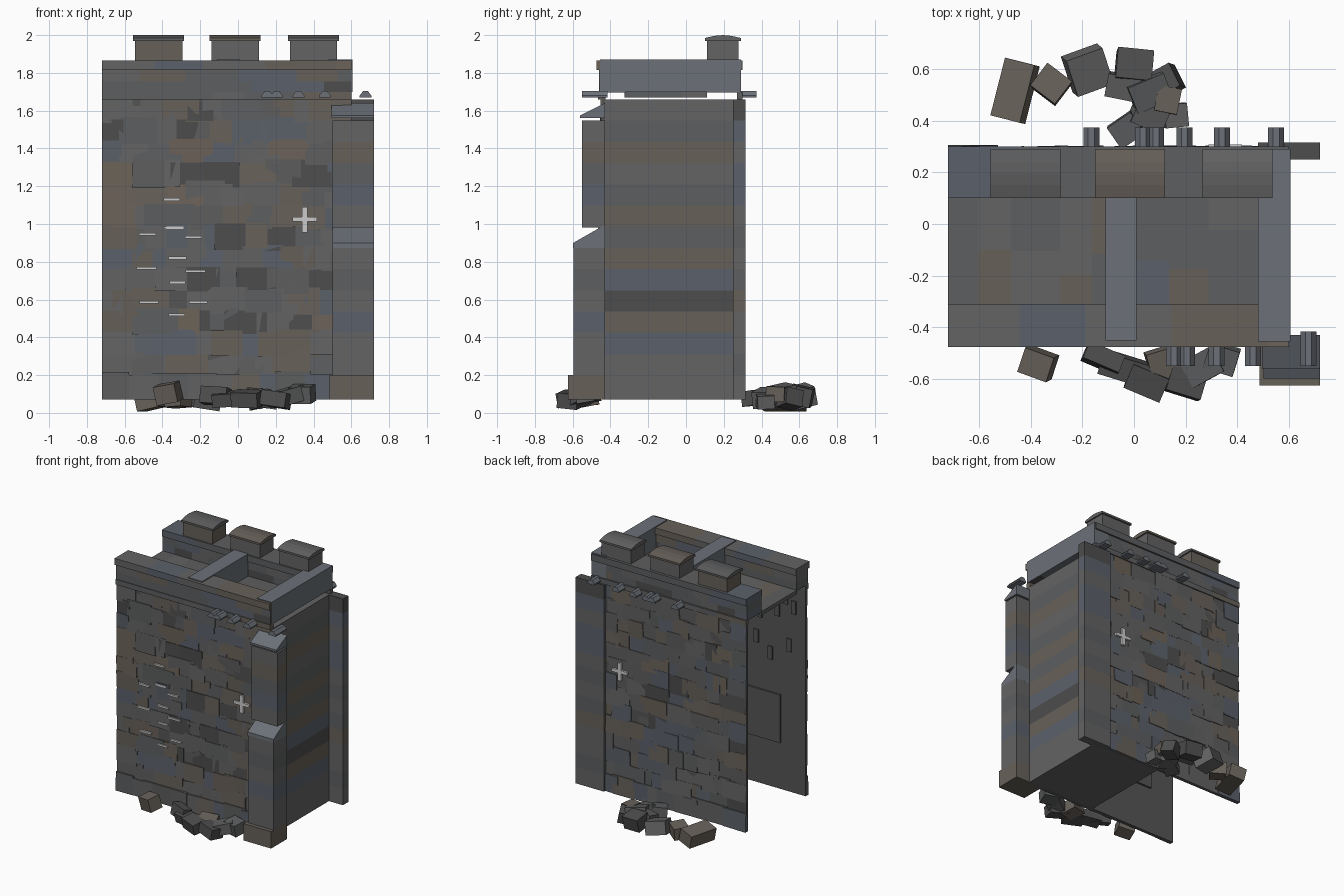
import bpy, bmesh, random
from mathutils import Matrix, Vector, Euler

if "Cube" in bpy.data.objects:
    bpy.data.objects.remove(bpy.data.objects["Cube"])

random.seed(11)
PALETTE = {
    "grey": (.125, .125, .125, 1), "blue_grey": (.105, .12, .145, 1), "brown_grey": (.135, .118, .10, 1),
    "dark": (.075, .075, .075, 1), "warm": (.15, .125, .10, 1), "mid": (.11, .112, .115, 1),
    "slate": (.15, .165, .19, 1), "pale": (.55, .55, .55, 1), "core": (.09, .09, .09, 1)}
MATS = []
for n, c in PALETTE.items():
    m = bpy.data.materials.new(n)
    m.diffuse_color = c
    m.use_nodes = True
    m.node_tree.nodes["Principled BSDF"].inputs["Base Color"].default_value = m.diffuse_color
    MATS.append(m)
SLATE, PALE, CORE = 6, 7, 8


def tone():
    return random.choice([0, 0, 0, 1, 1, 2, 2, 3, 4, 5, 5, 5])


class Part:
    def __init__(self, name):
        self.name, self.bm = name, bmesh.new()

    def prism(self, pts, axis, a, b, mat=None):
        """Extrude a profile: (y, z) points along x, or (x, z) points along y."""
        mat = tone() if mat is None else mat
        pos = (lambda p, t: (t, p[0], p[1])) if axis == "x" else (lambda p, t: (p[0], t, p[1]))
        va = [self.bm.verts.new(pos(p, a)) for p in pts]
        vb = [self.bm.verts.new(pos(p, b)) for p in pts]
        n = len(pts)
        faces = [va, vb[::-1]] + [[va[i], va[(i + 1) % n], vb[(i + 1) % n], vb[i]] for i in range(n)]
        for f in faces:
            self.bm.faces.new(f).material_index = mat
        return va + vb

    def box(self, x0, x1, y0, y1, z0, z1, mat=None):
        return self.prism([(y0, z0), (y1, z0), (y1, z1), (y0, z1)], "x", x0, x1, mat)

    def done(self):
        bmesh.ops.recalc_face_normals(self.bm, faces=self.bm.faces)
        me = bpy.data.meshes.new(self.name)
        self.bm.to_mesh(me)
        self.bm.free()
        for m in MATS:
            me.materials.append(m)
        ob = bpy.data.objects.new(self.name, me)
        bpy.context.collection.objects.link(ob)


def split(a, b, lo, hi):
    """Cut the span a..b into random lengths."""
    cuts = [a]
    while b - cuts[-1] > hi:
        cuts.append(cuts[-1] + random.uniform(lo, hi))
    return list(zip(cuts, cuts[1:] + [b]))


ROWS = [.07] + [.2 + i * .1123 for i in range(14)]      # course heights, up to 1.66
COURSES = list(zip(ROWS, ROWS[1:]))


# Rubble-faced wall panels: thin backing plus uneven overlapping stones
def wall(name, inner, outer):
    d = 1 if outer > inner else -1
    p = Part(name)
    p.box(-.72, .6, inner, outer, .07, 1.67, CORE)
    for r, (z0, z1) in enumerate(COURSES):
        for x0, x1 in split(-.72, .6, .07, .2):
            face = outer + d * (random.uniform(.002, .008) + (.008 if r == 0 else 0))
            xa, xb = max(-.72, x0 - random.uniform(0, .05)), min(.6, x1 + random.uniform(0, .05))
            za, zb = max(.07, z0 - random.uniform(0, .02)), min(1.665, z1 + random.uniform(0, .02))
            for v in p.box(xa, xb, outer - d * .005, face, za, zb):
                if abs(v.co.y - face) < 1e-5:
                    v.co.y += d * random.uniform(-.005, .005)
    p.done()


wall("front_wall", -.43, -.445)
wall("back_wall", .275, .288)

# Stones showing through on the inside of the front wall
p = Part("inner_stones")
p.box(-.51, -.19, -.435, -.415, .43, .8, CORE)
for x, z in [(-.62, 1.5), (-.55, 1.56), (-.48, 1.45), (-.4, 1.52), (-.33, 1.4), (-.58, 1.2), (-.42, 1.1), (-.3, 1.2)]:
    p.box(x - .02, x + .02, -.435, -.42, z - .05, z + .05, CORE)
p.done()

# End wall in level courses
p = Part("end_wall")
for z0, z1 in COURSES:
    p.box(.02, .6, -.43, .275, z0, z1)
p.done()

# Stepped front buttress with weathered caps
p = Part("buttress")
p.box(.485, .72, -.625, -.43, .07, .2)
for z0, z1 in COURSES[1:7]:
    p.box(.5, .72, -.595, -.43, z0, z1)
p.prism([(-.43, .874), (-.597, .874), (-.597, .9), (-.44, .99), (-.43, .99)], "x", .5, .72, SLATE)
for z0, z1 in COURSES[8:13]:
    p.box(.5, .72, -.55, -.43, z0 - .005, min(z1, 1.565))
p.prism([(-.43, 1.56), (-.56, 1.56), (-.56, 1.575), (-.43, 1.64)], "x", .495, .72, SLATE)
p.done()

# Back corner strip
p = Part("corner_strip")
for z0, z1 in COURSES:
    p.box(.48, .72, .25, .315, z0, z1)
p.done()

# Walkway
p = Part("walkway")
for x0, x1 in split(-.72, .5, .1, .24):
    ym = random.uniform(-.2, 0)
    p.box(x0, x1, -.325, ym, 1.67, 1.7)
    p.box(x0, x1, ym, .11, 1.67, 1.7)
p.done()

# Parapets: string course, wall band and coping
for name, wy, cy, sy in [("front_parapet", (-.46, -.32), (-.475, -.31), (-.465, -.425)),
                         ("back_parapet", (.11, .287), (.1, .3), (.27, .3))]:
    p = Part(name)
    for x0, x1 in split(-.72, .6, .12, .3):
        p.box(x0, x1, *sy, 1.66, 1.7)
    for za, zb in [(1.695, 1.755), (1.755, 1.815)]:
        for x0, x1 in split(-.72, .6, .1, .25):
            p.box(x0, x1, *wy, za, zb)
    for x0, x1 in split(-.72, .6, .2, .4):
        p.box(x0, x1, *cy, 1.815, 1.865)
    p.done()

# Cross walls on the walkway
p = Part("cross_walls")
p.box(.48, .605, -.455, .29, 1.7, 1.872, SLATE)
p.box(-.11, .01, -.45, .11, 1.7, 1.872, SLATE)
p.done()

# Merlons with crowned caps
p = Part("merlons")
for x in (-.42, -.015, .4):
    p.box(x - .125, x + .125, .11, .278, 1.86, 1.98)
    p.prism([(.1, 1.97), (.29, 1.97), (.29, 1.985), (.24, 1.996), (.195, 2.0), (.15, 1.996), (.1, 1.985)],
            "x", x - .135, x + .135)
p.done()

# Corbels under the parapets
p = Part("corbels")
for xs, y0, y1 in [((.155, .205, .32, .46, .675), -.55, -.415), ((-.165, .035, .085, .195, .34, .55), .275, .373)]:
    for x in xs:
        p.prism([(x - .031, 1.67), (x + .031, 1.67), (x + .031, 1.68), (x + .012, 1.705),
                 (x - .012, 1.705), (x - .031, 1.68)], "y", y0, y1, 6)
p.done()

# Cross-shaped arrow loops on both faces
p = Part("arrow_loops")
for y0, y1 in [(-.465, -.44), (.28, .308)]:
    p.box(.338, .368, y0, y1, .955, 1.09, PALE)
    p.box(.288, .418, y0, y1, 1.012, 1.036, PALE)
p.done()

# Pale mortar slips on the front
p = Part("mortar_slips")
for x, z in [(-.35, 1.13), (-.34, .98), (-.48, .945), (-.235, .93), (-.32, .82), (-.485, .765),
             (-.225, .75), (-.32, .69), (-.47, .585), (-.21, .585), (-.325, .52)]:
    w = random.uniform(.042, .055)
    p.box(x - w, x + w, -.462, -.44, z - .007, z + .007, PALE)
p.done()

# Fallen rubble: x, y, z, width, depth, height, turn
FRONT = [(-.37, -.54, .105, .12, .10, .10, -.35), (-.12, -.52, .09, .15, .07, .09, -.4), (-.03, -.56, .075, .20, .09, .07, -.3),
         (.05, -.61, .075, .15, .10, .08, -.4), (.12, -.54, .08, .13, .12, .08, .3), (.2, -.61, .07, .14, .11, .08, -.3),
         (.27, -.55, .09, .14, .11, .08, .5), (.34, -.52, .1, .12, .10, .09, -.3)]
BACK = [(-.46, .515, .07, .12, .23, .10, -.25), (-.32, .54, .075, .12, .11, .09, -.65), (-.18, .595, .085, .15, .15, .10, .35),
        (0, .61, .09, .14, .12, .10, -.1), (-.04, .53, .1, .13, .09, .07, -.2), (.06, .51, .11, .15, .11, .07, .4),
        (.12, .55, .075, .11, .1, .09, .5), (.06, .43, .08, .13, .12, .09, -.4), (.13, .48, .1, .09, .1, .08, -.2),
        (.16, .42, .06, .09, .09, .07, .1), (-.03, .365, .08, .11, .10, .08, .6)]
for name, rocks in [("front_rubble", FRONT), ("back_rubble", BACK)]:
    p = Part(name)
    for x, y, z, w, d, h, turn in rocks:
        verts = p.box(-w / 2, w / 2, -d / 2, d / 2, -h / 2, h / 2, random.choice([0, 2, 3, 5]))
        rot = Euler((random.uniform(-.25, .25), random.uniform(-.25, .25), turn)).to_matrix()
        for v in verts:
            v.co = rot @ v.co + Vector((x, y, z))
            v.co.z = max(v.co.z, 0.0)
    p.done()
